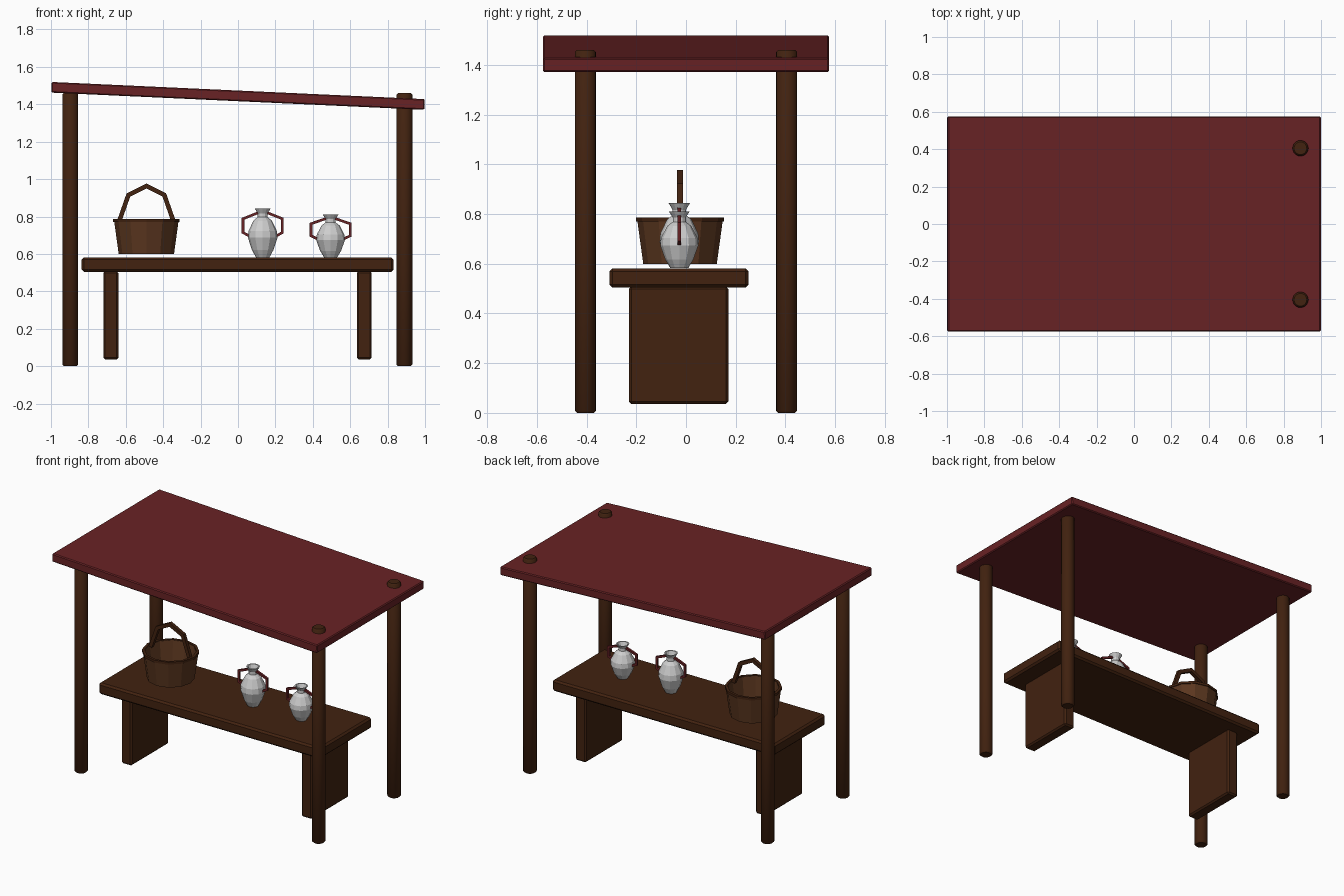
import bpy, bmesh, math
from mathutils import Vector

if "Cube" in bpy.data.objects:
    bpy.data.objects.remove(bpy.data.objects["Cube"])


def material(name, rgb):
    m = bpy.data.materials.new(name)
    m.use_nodes = True
    m.diffuse_color = (*rgb, 1)
    m.node_tree.nodes["Principled BSDF"].inputs["Base Color"].default_value = (*rgb, 1)
    return m


RED = material("dark red", (0.14, 0.016, 0.018))
WOOD = material("dark wood", (0.054, 0.016, 0.005))
WICKER = material("wicker brown", (0.105, 0.038, 0.014))
CLAY = material("pale clay", (0.62, 0.62, 0.62))


def finish(name, bm, mat, loc=(0, 0, 0), bevel=0):
    bmesh.ops.recalc_face_normals(bm, faces=bm.faces)
    mesh = bpy.data.meshes.new(name)
    bm.to_mesh(mesh)
    bm.free()
    mesh.materials.append(mat)
    ob = bpy.data.objects.new(name, mesh)
    ob.location = loc
    bpy.context.collection.objects.link(ob)
    if bevel:
        mod = ob.modifiers.new("Bevel", 'BEVEL')
        mod.width = bevel
        mod.segments = 1
        mod.limit_method = 'ANGLE'
        mod.angle_limit = math.radians(50)
    return ob


def box(name, loc, size, mat, bevel=0.008):
    bm = bmesh.new()
    bmesh.ops.create_cube(bm, size=1)
    bmesh.ops.scale(bm, vec=size, verts=bm.verts)
    return finish(name, bm, mat, loc, bevel)


def lathe(name, profile, mat, loc, sides=12, cap_end=True):
    """Revolve (radius, z) points around z."""
    bm = bmesh.new()
    rings = []
    for r, z in profile:
        rings.append([bm.verts.new((r * math.cos(math.tau * i / sides),
                                    r * math.sin(math.tau * i / sides), z))
                      for i in range(sides)])
    for a, b in zip(rings, rings[1:]):
        for i in range(sides):
            j = (i + 1) % sides
            bm.faces.new((a[i], a[j], b[j], b[i]))
    bm.faces.new(rings[0])
    if cap_end:
        bm.faces.new(rings[-1])
    return finish(name, bm, mat, loc)


def rod(name, points, half, mat, loc):
    """Square bar with mitred joints along (x, z) points."""
    bm = bmesh.new()
    pts = [Vector((x, 0, z)) for x, z in points]
    rings = []
    for i, p in enumerate(pts):
        a = (p - pts[max(i - 1, 0)]).normalized()
        b = (pts[min(i + 1, len(pts) - 1)] - p).normalized()
        t = (a + b).normalized()
        side = Vector((-t.z, 0, t.x)) * half / max(t.dot(b if b.length else a), 0.5)
        depth = Vector((0, half, 0))
        rings.append([bm.verts.new(p + side * s + depth * d)
                      for s, d in ((1, 1), (1, -1), (-1, -1), (-1, 1))])
    for a, b in zip(rings, rings[1:]):
        for i in range(4):
            j = (i + 1) % 4
            bm.faces.new((a[i], a[j], b[j], b[i]))
    bm.faces.new(rings[0])
    bm.faces.new(rings[-1])
    return finish(name, bm, mat, loc)


# Sloping roof panel
roof = box("roof", (0, 0, 1.445), (1.997, 1.15, 0.057), RED, 0.006)
roof.rotation_euler.y = math.atan(0.046)

# Four round posts, the low side poking through the roof
for side, x in (("right", -0.897), ("left", 0.89)):
    for end, y in (("front", -0.405), ("back", 0.405)):
        bm = bmesh.new()
        bmesh.ops.create_cone(bm, cap_ends=True, segments=24,
                              radius1=0.042, radius2=0.042, depth=1.46)
        post = finish(f"{end}_{side}_post", bm, WOOD, (x, y, 0.73), 0.008)
        for p in post.data.polygons:
            p.use_smooth = abs(p.normal.z) < 0.5

# Table
box("table_top", (-0.002, -0.028, 0.5425), (1.668, 0.56, 0.077), WOOD, 0.012)
for side, x in (("right", -0.68), ("left", 0.675)):
    box(f"{side}_table_leg", (x, -0.03, 0.272), (0.08, 0.4, 0.474), WOOD, 0.01)

# Open basket with rim and angular handle
BASKET = (-0.49, -0.024, 0)
lathe("basket", [(0.148, 0.6), (0.173, 0.782), (0.158, 0.782), (0.135, 0.615)],
      WICKER, BASKET)
lathe("basket_rim", [(0.167, 0.77), (0.177, 0.77), (0.177, 0.786),
                     (0.16, 0.786), (0.16, 0.77)], WOOD, BASKET, cap_end=False)
rim = bpy.data.objects["basket_rim"]
bm = bmesh.new()
bm.from_mesh(rim.data)
bmesh.ops.delete(bm, geom=[f for f in bm.faces if len(f.verts) > 4], context='FACES')
bmesh.ops.recalc_face_normals(bm, faces=bm.faces)
bm.to_mesh(rim.data)
bm.free()
arch = [(0.145, 0.775), (0.096, 0.915)]
rod("basket_handle", [(-x, z) for x, z in arch] + [(0, 0.963)] + arch[::-1],
    0.012, WOOD, BASKET)

# Two vases with a pair of angular handles each
VASE = [(0.036, 0), (0.058, 0.04), (0.079, 0.105), (0.076, 0.14), (0.05, 0.195),
        (0.027, 0.215), (0.027, 0.235), (0.043, 0.262), (0.034, 0.262), (0.02, 0.225)]
GRIP = [(0.025, 0.238), (0.105, 0.206), (0.105, 0.132), (0.068, 0.112)]
for name, x, scale in (("large", 0.132, 1.0), ("small", 0.495, 0.87)):
    loc = (x, -0.027, 0.582)
    lathe(f"{name}_vase", [(r * (0.97 if scale < 1 else 1), z * scale) for r, z in VASE],
          CLAY, loc)
    for side, s in (("right", -1), ("left", 1)):
        rod(f"{name}_vase_{side}_handle", [(s * px, pz * scale) for px, pz in GRIP],
            0.007, RED, loc)
